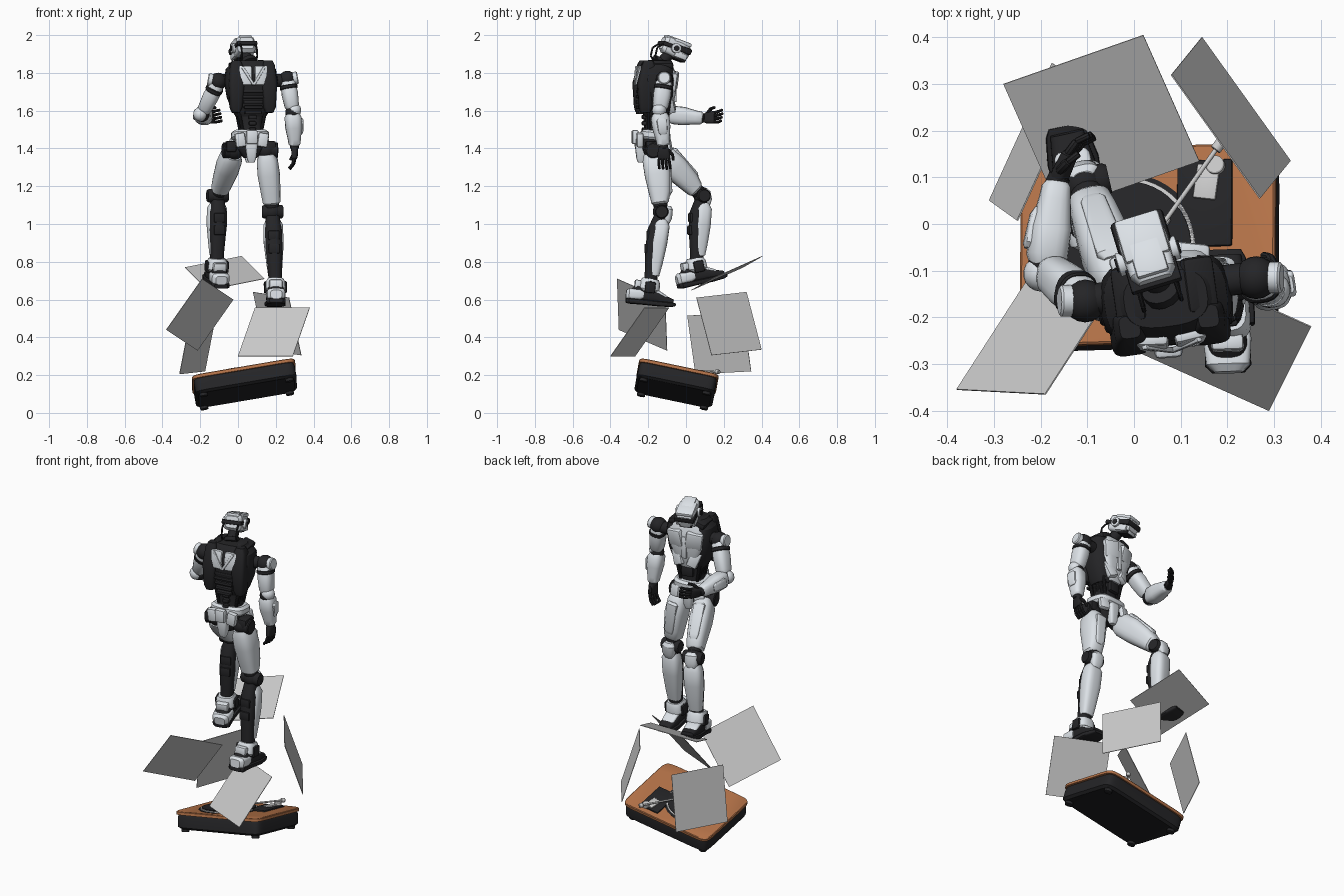
import bpy, bmesh
from math import sin, cos, pi, radians, copysign
from mathutils import Matrix, Vector as V

def material(name, rgb):
    m = bpy.data.materials.new(name)
    m.diffuse_color = (*rgb, 1)
    return m
WHITE = material("white_shell", (.72, .76, .80))
BLACK = material("black_rubber", (.018, .018, .02))
ORANGE = material("wood_orange", (.46, .17, .065))
I = Matrix.Identity(4)

def finish(name, bm, mat, M=I):
    bmesh.ops.recalc_face_normals(bm, faces=bm.faces)
    me = bpy.data.meshes.new(name)
    bm.to_mesh(me); bm.free()
    me.transform(M)
    ob = bpy.data.objects.new(name, me)
    bpy.context.collection.objects.link(ob)
    if mat: me.materials.append(mat)
    return ob

def frame(loc, yaw=0, pitch=0):
    return Matrix.Translation(loc) @ Matrix.Rotation(radians(yaw), 4, 'Z') @ Matrix.Rotation(radians(pitch), 4, 'X')

def box(name, c, s, mat, M=I, bev=.008, rot=(0, 0, 0), taper=1):
    bm = bmesh.new()
    bmesh.ops.create_cube(bm, size=1)
    for v in bm.verts:
        k = taper if v.co.z > 0 else 1
        v.co = V((v.co.x * s[0] * k, v.co.y * s[1] * k, v.co.z * s[2]))
    bmesh.ops.bevel(bm, geom=bm.edges[:], offset=bev, segments=2, profile=.5, affect='EDGES')
    R = Matrix.Translation(c)
    for ax, a in zip('ZYX', reversed(rot)): R = R @ Matrix.Rotation(radians(a), 4, ax)
    return finish(name, bm, mat, M @ R)

def loft(name, p0, p1, secs, mat, M=I, hint=(0, 1, 0), n=2, seg=20):
    """Superellipse sections (t, half_width, half_depth, width_offset, depth_offset) along p0-p1."""
    p0, p1 = V(p0), V(p1)
    ax = (p1 - p0).normalized()
    f = V(hint); f = (f - ax * f.dot(ax)).normalized()
    sd = f.cross(ax)
    sp = lambda x: copysign(abs(x) ** (2 / n), x)
    bm, rings = bmesh.new(), []
    for t, a, b, *o in secs:
        oa, ob = o or (0, 0)
        c = p0 + (p1 - p0) * t + sd * oa + f * ob
        rings.append([bm.verts.new(c + sd * a * sp(cos(q)) + f * b * sp(sin(q)))
                      for q in [2 * pi * (i + .5) / seg for i in range(seg)]])
    for r, s in zip(rings, rings[1:]):
        for i in range(seg):
            bm.faces.new((r[i], r[(i + 1) % seg], s[(i + 1) % seg], s[i]))
    bm.faces.new(rings[0]); bm.faces.new(rings[-1])
    return finish(name, bm, mat, M)

def rod(name, p0, p1, r, mat, M=I, seg=16, hint=(.01, .9, .3)):
    return loft(name, p0, p1, [(0, r * .85, r * .85), (.08, r, r), (.92, r, r), (1, r * .85, r * .85)], mat, M, hint, 2, seg)

def ball(name, c, r, mat, M=I):
    bm = bmesh.new()
    bmesh.ops.create_uvsphere(bm, u_segments=18, v_segments=12, radius=r)
    return finish(name, bm, mat, M @ Matrix.Translation(c))

# Record player, tilted on one corner
u = V((1, .03, .17)).normalized()
w = u.cross(V((0, 1, -.21))).normalized()
v = w.cross(u)
T = Matrix((u, v, w)).transposed().to_4x4()
T.translation = (.037, -.053, .155)
for nm, z, s, m, n in (("player_body", -.05, .98, BLACK, 12), ("player_top", .028, 1, ORANGE, 12)):
    h = .08 if m is BLACK else .022
    loft(nm, (0, 0, z), (0, 0, z + h), [(0, .262 * s, .2 * s), (.15, .277 * s, .215 * s), (.85, .277 * s, .215 * s), (1, .273 * s, .211 * s)], m, T, n=n, seg=64)
for x in (-.23, .23):
    for y in (-.17, .17):
        rod("player_foot", (x, y, -.066), (x, y, -.045), .022, BLACK, T)
for nm, r, z, m in (("platter_well", .165, .052, BLACK), ("platter_rim", .155, .058, None), ("record", .147, .062, BLACK), ("record_label", .045, .064, ORANGE)):
    loft(nm, (-.05, -.01, .045), (-.05, -.01, z), [(0, r, r), (1, r, r)], m, T, seg=48)
rod("spindle", (-.05, -.01, .06), (-.05, -.01, .075), .005, None, T)
box("control_panel", (.125, .085, .052), (.12, .19, .012), BLACK, T, .005)
box("control_plate", (.13, .13, .06), (.05, .075, .01), None, T, .004, (0, 0, -8))
rod("arm_pivot", (.15, .165, .05), (.15, .165, .075), .02, None, T)
rod("tone_arm", (.16, .205, .08), (.04, .04, .075), .005, None, T)
rod("arm_weight", (.165, .212, .08), (.152, .195, .08), .012, None, T)
box("arm_head", (.04, .04, .07), (.016, .03, .012), None, T, .003, (0, 0, -36))

# Five square sleeves floating in the air: corner, and its two neighbours
for a, b, c in (((-.28, .30, .77), (.02, .405, .83), (-.16, .03, .65)),
                ((-.38, -.355, .44), (-.19, -.365, .71), (-.215, -.10, .33)),
                ((0, -.27, .30), (.29, -.40, .30), (.09, -.09, .557)),
                ((-.31, .05, .205), (-.175, .345, .22), (-.25, .007, .515)),
                ((.27, .055, .61), (.08, .32, .64), (.335, .135, .305))):
    a, b, c = V(a), V(b), V(c)
    nrm = (b - a).cross(c - a).normalized() * .0015
    bm = bmesh.new()
    q = [[bm.verts.new(p + nrm * k) for p in (a, b, b + c - a, c)] for k in (-1, 1)]
    bm.faces.new(q[0]); bm.faces.new(q[1])
    for i in range(4): bm.faces.new((q[0][i], q[0][i - 1], q[1][i - 1], q[1][i]))
    finish("sleeve", bm, None)

# Legs with boots
def leg(tag, hip, knee, ankle, yaw, pitch, out):
    hip, knee, ankle = V(hip), V(knee), V(ankle)
    N = lambda s: tag + "_" + s
    fw = V((-sin(radians(yaw)), cos(radians(yaw)), .25))
    X = V((cos(radians(yaw)), sin(radians(yaw)), 0))
    ball(N("hip_ball"), hip, .05, BLACK)
    rod(N("hip_disc"), hip + X * out * .005, hip + X * out * .062, .042, BLACK)
    loft(N("thigh_core"), hip, knee, [(0, .04, .045), (.5, .045, .05), (1, .035, .035)], BLACK, hint=fw)
    loft(N("thigh_shell"), hip, knee, [(.06, .042, .052), (.16, .056, .068, 0, .005), (.4, .06, .07, 0, .008), (.7, .052, .058, 0, .006), (.85, .047, .046), (.88, .036, .036)], WHITE, hint=fw, n=2.8)
    loft(N("thigh_plate"), hip, knee, [(.18, .022, .01, 0, .068), (.22, .034, .014, 0, .072), (.7, .027, .012, 0, .06), (.76, .018, .006, 0, .052)], WHITE, hint=fw, n=4)
    ball(N("knee_ball"), knee, .046, BLACK)
    rod(N("knee_axle"), knee - X * .056, knee + X * .056, .036, BLACK)
    ku, kd = knee + (hip - knee) * .1, knee + (ankle - knee) * .16
    loft(N("knee_cap"), ku, kd, [(0, .022, .015, 0, .04), (.2, .038, .024, 0, .042), (.7, .038, .024, 0, .04), (1, .024, .014, 0, .036)], WHITE, hint=fw, n=2.6)
    loft(N("calf"), knee, ankle, [(.06, .036, .036), (.25, .045, .048, 0, -.01), (.5, .045, .046, 0, -.01), (.8, .037, .036, 0, -.004), (1, .034, .034)], BLACK, hint=fw, n=2.5)
    loft(N("shin_shell"), knee, ankle, [(.1, .036, .03, 0, .008), (.18, .052, .043, 0, .012), (.42, .053, .044, 0, .012), (.7, .043, .036, 0, .012), (.86, .036, .028, 0, .012)], WHITE, hint=fw, n=3)
    for t in (.32, .5):
        p = knee.lerp(ankle, t)
        box(N("calf_rib"), (0, -.052, 0), (.06, .016, .05), BLACK, frame(p, yaw), .006)
    rod(N("ankle_axle"), ankle - X * .05, ankle + X * .05, .026, BLACK)
    F = frame(ankle, yaw, pitch)
    up = (0, 0, 1)
    H, Z = (0, -.12, -.1), (0, .145, -.1)
    loft(N("sole"), H, Z, [(0, .035, .012, 0, .008), (.06, .05, .016, 0, .008), (.35, .048, .014, 0, .008), (.7, .056, .014, 0, .008), (.93, .046, .012, 0, .01), (1, .036, .007, 0, .012)], BLACK, F, up, 5, 24)
    loft(N("boot_upper"), H, Z, [(.08, .036, .03, 0, .04), (.2, .043, .045, 0, .055), (.5, .043, .045, 0, .05), (.68, .047, .027, 0, .036), (.95, .036, .014, 0, .025)], BLACK, F, up, 3, 24)
    loft(N("heel_shell"), H, Z, [(-.01, .03, .022, 0, .04), (.05, .047, .03, 0, .044), (.26, .052, .03, 0, .046), (.34, .048, .02, 0, .046)], WHITE, F, up, 4, 24)
    loft(N("instep_plate"), (0, .015, -.025), (0, .1, -.063), [(0, .032, .012), (.15, .04, .017), (.8, .038, .014), (1, .028, .008)], WHITE, F, up, 4)
    loft(N("ankle_cuff"), (0, -.005, -.035), (0, 0, .035), [(0, .045, .048), (.2, .055, .057), (.75, .052, .053), (1, .042, .043)], WHITE, F, n=2.8)
    for s in (-1, 1):
        box(N("ankle_guard"), (s * .052, 0, -.01), (.018, .055, .06), BLACK, F, .007)
    box(N("heel_block"), (0, -.065, -.002), (.07, .035, .05), WHITE, F, .009)

leg("left", (-.02, -.165, 1.39), (-.108, .085, 1.15), (-.112, .055, .785), 13, 12, -1)
leg("right", (.15, -.175, 1.39), (.183, -.13, 1.065), (.198, -.19, .675), 2, -6, 1)

# Pelvis and waist
P = frame((.065, -.17, 1.40), 5)
loft("pelvis_core", (0, 0, -.05), (0, 0, .07), [(0, .035, .05), (.4, .075, .065), (.8, .08, .065), (1, .07, .055)], BLACK, P, n=3)
loft("belt", (0, .005, .045), (0, .01, .095), [(0, .09, .07), (.25, .1, .08), (.75, .1, .078), (1, .085, .065)], WHITE, P, n=3.2, seg=28)
for s in (-1, 1):
    box("hip_block", (s * .105, -.01, .01), (.055, .09, .06), BLACK, P, .012)
    box("hip_plate", (s * .075, .07, .02), (.06, .03, .07), WHITE, P, .01, (10, 0, s * -15))
    box("rear_plate", (s * .06, -.08, .045), (.055, .035, .075), WHITE, P, .01, (0, s * 8, 0))
for nm, y, d in (("front_crotch", .06, .04), ("rear_crotch", -.07, .045)):
    loft(nm, (0, y, -.075), (0, y, .07), [(0, .016, d * .3), (.15, .024, d * .5), (.7, .034, d * .7), (1, .03, d * .5)], WHITE, P, n=4)
box("rear_pouch", (0, -.1, .06), (.06, .035, .075), WHITE, P, .01)
B = frame((.068, -.16, 1.57), 8)
loft("waist", (0, -.005, -.09), (0, 0, .06), [(0, .07, .055), (.4, .06, .05), (1, .085, .07)], BLACK, B, n=2.5)
for i in range(5):
    box("spine_link", (0, -.058, -.07 + i * .033), (.035 + i * .004, .032, .022), BLACK, B, .006)
    for s in (-1, 1):
        rod("waist_piston", (s * .05, -.045 + i * .022, -.08), (s * .075, -.05 + i * .026, .05), .009, BLACK, B, 10)
box("belly_plate", (0, .058, -.02), (.07, .025, .06), BLACK, B, .008)

# Chest with vest, breast plates and back panels
loft("vest", (0, 0, 0), (0, 0, .295), [(0, .08, .06), (.1, .1, .075), (.35, .128, .09), (.65, .142, .1), (.85, .132, .092), (1, .09, .06)], BLACK, B, n=2.8, seg=28)
loft("chest_shell", (0, .055, .01), (0, .055, .27), [(0, .04, .02), (.1, .06, .03), (.5, .1, .05), (.8, .108, .05), (1, .08, .03)], WHITE, B, n=3.5, seg=24)
box("sternum", (0, .1, .14), (.03, .02, .13), WHITE, B, .006)
for s in (-1, 1):
    box("breast_plate", (s * .055, .088, .185), (.095, .042, .1), WHITE, B, .012, (-8, s * 8, s * -14))
    box("rib_plate", (s * .05, .075, .07), (.06, .035, .1), WHITE, B, .01, (10, s * 22, s * -12))
    loft("back_strap", (s * .09, -.07, .02), (s * .085, -.05, .295), [(0, .02, .025), (.1, .033, .035), (.55, .042, .042, 0, -.01), (.9, .034, .035), (1, .022, .024)], BLACK, B, n=4)
    box("collar", (s * .075, .02, .275), (.07, .12, .035), BLACK, B, .012, (0, s * 18, 0))
    box("back_cross", (s * .03, -.104, .215), (.014, .012, .115), WHITE, B, .004, (-8, s * 32, 0))
    box("back_wing", (s * .042, -.088, .215), (.07, .03, .105), WHITE, B, .01, (-8, 0, s * 6))
    rod("shoulder_axle", (s * .1, .02, .19), (s * .19, .02, .19), .034, BLACK, B)
for i in range(5):
    box("back_rib", (0, -.086 + i * .001, .02 + i * .028), (.09 + i * .008, .03, .017), BLACK, B, .005)

# Neck and head
rod("neck", (.062, -.15, 1.83), (.035, -.085, 1.905), .03, BLACK)
rod("neck_ring", (.062, -.15, 1.85), (.055, -.135, 1.87), .042, BLACK)
H = frame((.027, -.06, 1.927), 17, -20)
loft("skull", (0, -.075, 0), (0, .075, 0), [(0, .036, .032, 0, .006), (.12, .05, .045, 0, .004), (.6, .054, .048), (.88, .05, .043), (1, .038, .03)], WHITE, H, (0, 0, 1), 5, 24)
box("brow", (0, .02, .042), (.1, .1, .022), WHITE, H, .008)
box("crown", (0, -.03, .045), (.07, .08, .018), WHITE, H, .006)
box("visor", (0, .035, .008), (.118, .09, .034), BLACK, H, .01)
box("visor_band", (0, -.02, .004), (.112, .13, .022), BLACK, H, .005)
box("jaw", (0, .035, -.04), (.075, .07, .028), BLACK, H, .008)
box("chin", (0, .062, -.034), (.06, .022, .03), WHITE, H, .007)
for s in (-1, 1):
    rod("ear", (s * .045, -.01, 0), (s * .068, -.01, 0), .026, WHITE, H)
    rod("ear_core", (s * .06, -.01, 0), (s * .072, -.01, 0), .015, BLACK, H)
    box("cheek", (s * .047, .03, -.028), (.016, .07, .03), WHITE, H, .005)
    pts = [(s * .04, -.07, .01), (s * .042, -.105, -.03), (s * .042, -.1, -.075), (s * .04, -.06, -.11)]
    for a, b in zip(pts, pts[1:]): rod("head_cable", a, b, .005, BLACK, H, 8)

# Arms with jointed hands
def arm(tag, sh, el, wr, d, palm, thumb, out):
    sh, el, wr, d, palm = V(sh), V(el), V(wr), V(d).normalized(), V(palm)
    N = lambda s: tag + "_" + s
    h = V((out, .15, .1))
    ball(N("shoulder_ball"), sh, .046, BLACK)
    rod(N("shoulder_cap"), sh, sh + V((out * .055, 0, .01)), .034, WHITE)
    loft(N("upper_arm"), sh, el, [(-.05, .03, .03), (.1, .043, .04), (.45, .047, .043), (.8, .042, .038), (.9, .032, .03)], WHITE, hint=h, n=2.6)
    loft(N("arm_band"), sh, el, [(.18, .046, .042), (.2, .049, .046), (.28, .049, .046), (.3, .046, .042)], BLACK, hint=h, n=2.6)
    ball(N("elbow_ball"), el, .04, BLACK)
    ball(N("elbow_cap"), el - (wr - el).normalized() * .012 + V((out * .008, 0, 0)), .038, WHITE)
    loft(N("forearm"), el, wr, [(.02, .036, .034), (.14, .048, .044), (.45, .048, .044), (.8, .036, .034), (.95, .033, .031), (1, .026, .024)], WHITE, hint=h, n=2.8)
    loft(N("forearm_plate"), el, wr, [(.2, .018, .008, 0, .042), (.26, .028, .012, 0, .042), (.6, .024, .01, 0, .038), (.68, .014, .006, 0, .034)], WHITE, hint=h, n=4)
    rod(N("wrist"), wr - d * .012, wr + d * .016, .024, BLACK)
    palm = (palm - d * palm.dot(d)).normalized()
    s = d.cross(palm) * thumb
    loft(N("palm"), wr, wr + d * .07, [(0, .02, .016), (.3, .03, .018), (.9, .034, .015), (1, .03, .011)], BLACK, hint=palm, n=3)
    for i in range(4):
        a = wr + d * .066 + s * (.025 - i * .0165)
        b = a + d * (.036 - .003 * abs(i - 1)) + palm * .008 + s * (.004 - .003 * i)
        c = b + d * .024 + palm * .02
        rod(N("finger_base"), a, b, .0085, BLACK, seg=8)
        rod(N("finger_tip"), b, c, .0075, BLACK, seg=8)
    a = wr + d * .025 + s * .024
    b = a + d * .028 + s * .022 + palm * .014
    rod(N("thumb_base"), a, b, .01, BLACK, seg=8)
    rod(N("thumb_tip"), b, b + d * .026 + palm * .014, .008, BLACK, seg=8)

arm("left", (-.105, -.165, 1.755), (-.19, -.095, 1.58), (-.165, .09, 1.56), (.055, .12, .01), (1, -.3, .25), -1, -1)
arm("right", (.262, -.115, 1.765), (.29, -.14, 1.59), (.3, -.12, 1.415), (0, .05, -1), (-1, .1, 0), 1, 1)

# Smooth shading with crisp edges
bpy.ops.object.select_all(action='SELECT')
bpy.context.view_layer.objects.active = bpy.context.selected_objects[0]
bpy.ops.object.shade_smooth_by_angle(angle=radians(32))
